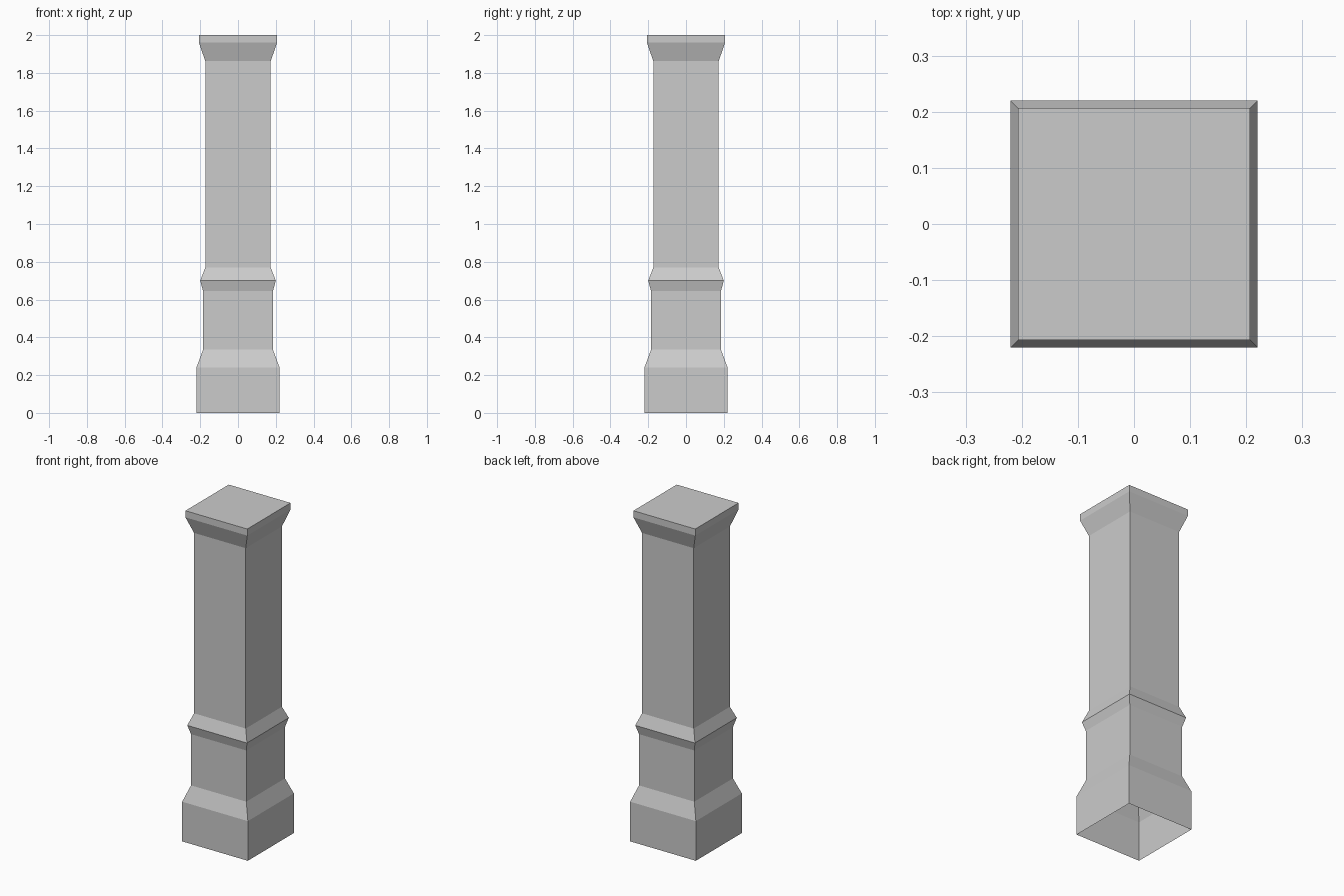
import bpy, bmesh

if "Cube" in bpy.data.objects:
    bpy.data.objects.remove(bpy.data.objects["Cube"])

# Square pillar profile: (half width, height), bottom to top
PROFILE = [
    (0.22, 0.0), (0.22, 0.24),      # plinth
    (0.185, 0.335), (0.185, 0.645), # lower shaft
    (0.20, 0.70), (0.173, 0.77),    # moulding band
    (0.173, 1.862),                 # upper shaft
    (0.207, 1.96), (0.207, 2.0),    # capital
]
CORNERS = [(-1, -1), (1, -1), (1, 1), (-1, 1)]

bm = bmesh.new()
rings = [[bm.verts.new((sx * h, sy * h, z)) for sx, sy in CORNERS]
         for h, z in PROFILE]

# Side walls between successive rings; the underside stays open
for low, high in zip(rings, rings[1:]):
    for i in range(4):
        j = (i + 1) % 4
        bm.faces.new((low[i], low[j], high[j], high[i]))

# Flat top
bm.faces.new(rings[-1])

mesh = bpy.data.meshes.new("square_pillar")
bm.to_mesh(mesh)
bm.free()
pillar = bpy.data.objects.new("square_pillar", mesh)
bpy.context.collection.objects.link(pillar)
